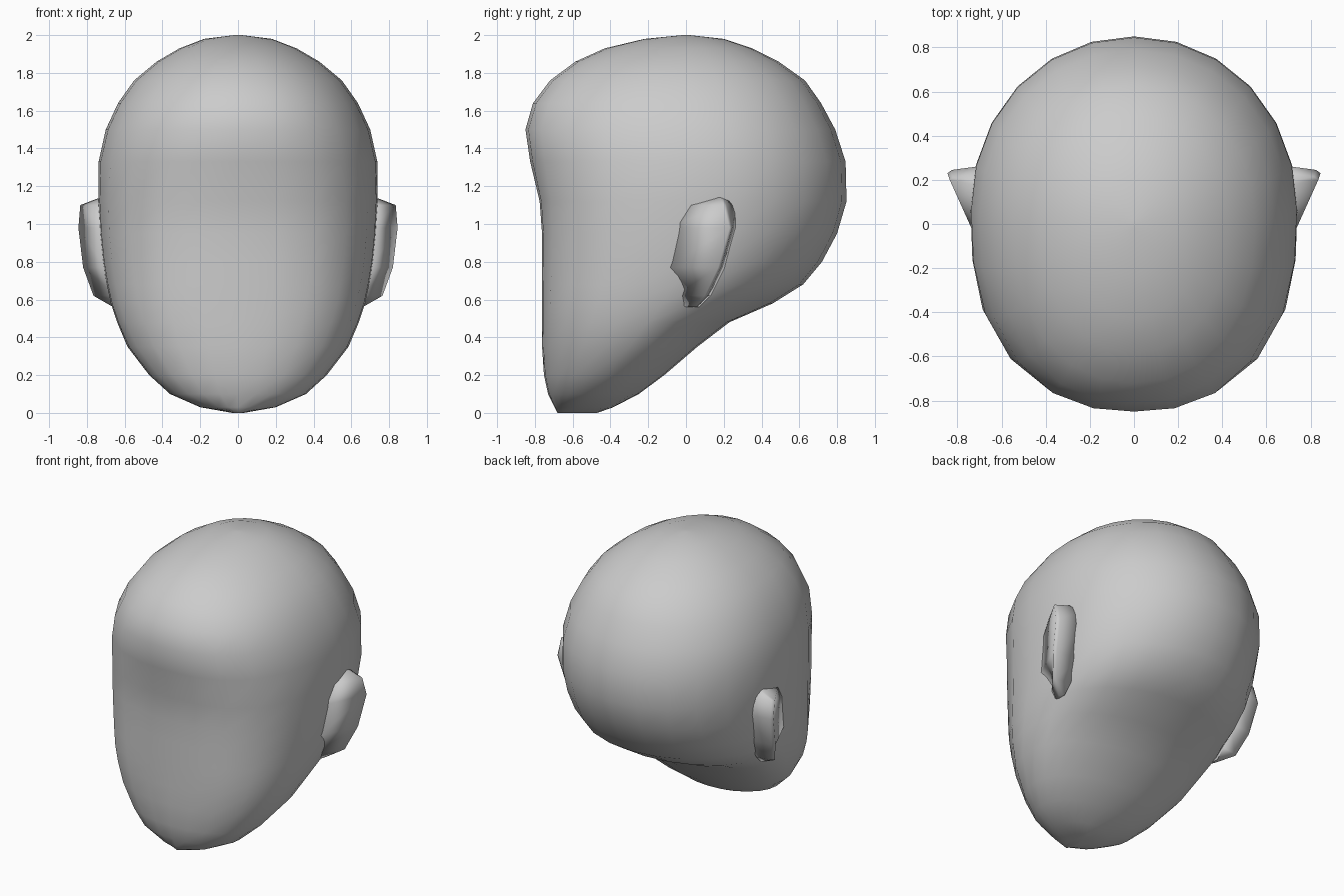
import bpy
from math import sin, cos, pi

if "Cube" in bpy.data.objects:
    bpy.data.objects.remove(bpy.data.objects["Cube"])


def loft(name, rings):
    """Skin a list of closed rings and cap both ends."""
    n = len(rings[0])
    verts = [p for r in rings for p in r]
    faces = [(k * n + i, k * n + (i + 1) % n, (k + 1) * n + (i + 1) % n, (k + 1) * n + i)
             for k in range(len(rings) - 1) for i in range(n)]
    faces.append(tuple(reversed(range(n))))
    faces.append(tuple(range(len(verts) - n, len(verts))))
    me = bpy.data.meshes.new(name)
    me.from_pydata(verts, [], faces)
    me.polygons.foreach_set("use_smooth", [True] * len(me.polygons))
    ob = bpy.data.objects.new(name, me)
    bpy.context.collection.objects.link(ob)
    return ob


def section(z, front, back, width, mid, nf, n=24):
    """Horizontal slice: squarish front half, elliptical back half."""
    ring = []
    for i in range(n):
        a = 2 * pi * i / n
        s, c = sin(a), cos(a)
        e, depth = (2.05, back - mid) if s > 0 else (nf, mid - front)
        r = (abs(s) ** e + abs(c) ** e) ** (-1 / e)
        ring.append((width * c * r, mid + depth * s * r, z))
    return ring


# Head: height, front y, back y, half width, y of widest point, front squareness
head = [
    (0.00, -.68, -.47, .03, -.58, 2.0),
    (0.03, -.695, -.385, .20, -.55, 2.1),
    (0.10, -.73, -.25, .36, -.50, 2.2),
    (0.20, -.752, -.115, .47, -.42, 2.3),
    (0.35, -.762, .06, .585, -.30, 2.5),
    (0.48, -.762, .23, .64, -.20, 2.7),
    (0.58, -.762, .46, .673, -.12, 2.8),
    (0.68, -.762, .62, .695, -.06, 2.8),
    (0.80, -.762, .72, .715, 0.0, 2.8),
    (0.95, -.762, .80, .73, .04, 2.8),
    (1.12, -.775, .85, .74, .06, 2.7),
    (1.33, -.825, .845, .738, .06, 2.5),
    (1.50, -.85, .79, .70, .04, 2.4),
    (1.64, -.81, .715, .635, .02, 2.3),
    (1.76, -.72, .63, .55, 0.0, 2.2),
    (1.86, -.585, .49, .43, 0.0, 2.1),
    (1.93, -.43, .35, .31, 0.0, 2.0),
    (1.98, -.22, .20, .18, 0.0, 2.0),
    (2.00, -.02, .02, .02, 0.0, 2.0),
]
loft("head", [section(*row) for row in head])

# Ears: height, root front y, tip x, tip y, root back y
ear = [
    (0.56, -.02, .66, .04, .07),
    (0.62, -.06, .765, .10, .13),
    (0.77, -.10, .82, .17, .21),
    (0.98, -.10, .845, .23, .27),
    (1.10, -.04, .835, .20, .27),
    (1.14, .02, .73, .18, .24),
]
ears = loft("ears", [[(.70 if z > .7 else .64, yf, z), (tx, ty, z),
                      (tx - .02, ty + .015, z), (.64, yb, z)]
                     for z, yf, tx, ty, yb in ear])
ears.modifiers.new("mirror", 'MIRROR').use_mirror_merge = False
